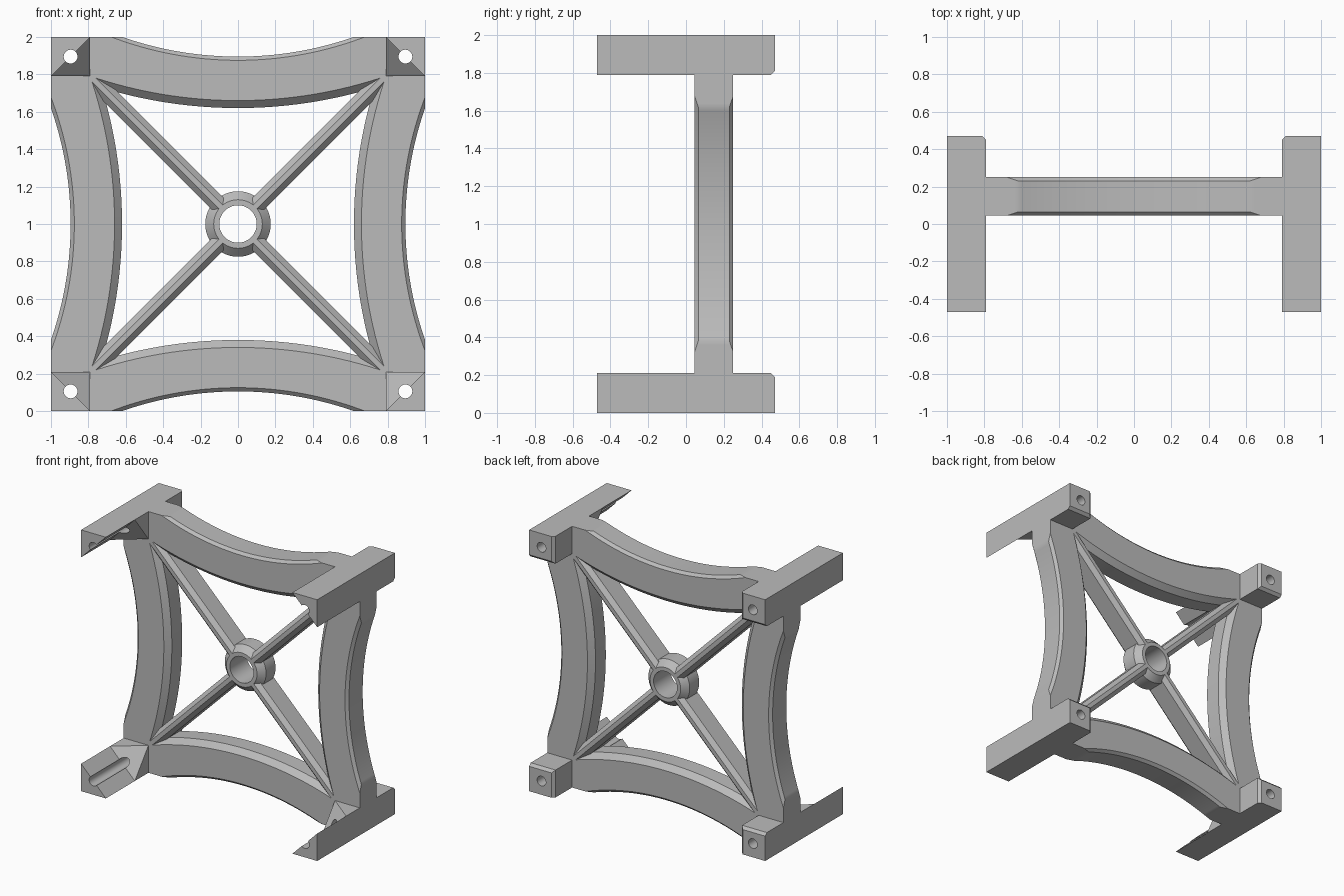
import bpy, bmesh, math
from mathutils import Matrix, Vector

old = bpy.data.objects.get("Cube")
if old:
    bpy.data.objects.remove(old, do_unlink=True)

grey = bpy.data.materials.new("plain_grey")
grey.use_nodes = True
colour = (0.5, 0.5, 0.5, 1)
grey.diffuse_color = colour
grey.node_tree.nodes["Principled BSDF"].inputs["Base Color"].default_value = colour

FRONT, BACK = 0.045, 0.25      # depth range of the frame
SIZE = 0.21                    # corner post width


def finish(bm, name):
    bmesh.ops.recalc_face_normals(bm, faces=bm.faces)
    mesh = bpy.data.meshes.new(name)
    bm.to_mesh(mesh)
    bm.free()
    mesh.materials.append(grey)
    obj = bpy.data.objects.new(name, mesh)
    bpy.context.collection.objects.link(obj)
    return obj


def activate(obj):
    bpy.ops.object.select_all(action='DESELECT')
    obj.select_set(True)
    bpy.context.view_layer.objects.active = obj


def smooth(obj):
    activate(obj)
    bpy.ops.object.shade_smooth_by_angle(angle=math.radians(20))


def loft(rings, closed=False):
    """Skin a row of equal rings; cap the ends unless closed."""
    bm = bmesh.new()
    loops = [[bm.verts.new(p) for p in ring] for ring in rings]
    n = len(loops[0])
    pairs = list(zip(loops, loops[1:]))
    if closed:
        pairs.append((loops[-1], loops[0]))
    else:
        bm.faces.new(loops[0])
        bm.faces.new(loops[-1])
    for a, b in pairs:
        for i in range(n):
            j = (i + 1) % n
            bm.faces.new((a[i], a[j], b[j], b[i]))
    return bm


def turn(bm, degrees):
    """Rotate about the hub axis."""
    bmesh.ops.rotate(bm, verts=bm.verts, cent=(0, 0, 1),
                     matrix=Matrix.Rotation(math.radians(degrees), 3, 'Y'))


def arc(x, middle, radius):
    return middle + radius - math.sqrt(radius ** 2 - x ** 2)


# Curved beams: chamfered section, outer arc clipped flat at the edge
def beam(name, degrees):
    rings = []
    for k in range(41):
        x = -0.8 + 0.04 * k
        outer, outer_face = arc(x, 1.895, 1.88), arc(x, 1.875, 1.9)
        inner, inner_face = arc(x, 1.62, 2.5), arc(x, 1.66, 2.46)
        rings.append([(x, FRONT, inner_face), (x, FRONT, outer_face),
                      (x, FRONT + 0.02, outer), (x, BACK - 0.02, outer),
                      (x, BACK, outer_face), (x, BACK, inner_face),
                      (x, BACK - 0.04, inner), (x, FRONT + 0.04, inner)])
    bm = loft(rings)
    cut = bmesh.ops.bisect_plane(bm, geom=bm.verts[:] + bm.edges[:] + bm.faces[:],
                                 plane_co=(0, 0, 2), plane_no=(0, 0, 1),
                                 clear_outer=True)
    edges = [e for e in cut["geom_cut"] if isinstance(e, bmesh.types.BMEdge)]
    bmesh.ops.edgeloop_fill(bm, edges=edges)
    turn(bm, degrees)
    smooth(finish(bm, name))


for name, degrees in (("top_beam", 0), ("left_beam", 90),
                      ("bottom_beam", 180), ("right_beam", 270)):
    beam(name, degrees)


# Spokes: chamfered bars from hub to corners
def spoke(name, degrees):
    w, c = 0.045, 0.03
    section = [(-w + c, FRONT), (w - c, FRONT), (w, FRONT + c), (w, BACK - c),
               (w - c, BACK), (-w + c, BACK), (-w, BACK - c), (-w, FRONT + c)]
    bm = loft([[(x, y, 1 + r) for x, y in section] for r in (0.12, 1.16)])
    turn(bm, degrees)
    finish(bm, name)


for k, name in enumerate(("upper_left", "lower_left", "lower_right", "upper_right")):
    spoke(name + "_spoke", 45 + 90 * k)

# Hub: chamfered ring
profile = [(0.1, FRONT), (0.13, FRONT), (0.175, FRONT + 0.045),
           (0.175, BACK - 0.045), (0.13, BACK), (0.1, BACK)]
rings = []
for k in range(48):
    a = math.tau * k / 48
    rings.append([(r * math.cos(a), y, 1 + r * math.sin(a)) for r, y in profile])
smooth(finish(loft(rings, closed=True), "hub"))


# Corner posts: square at the back, ramped down to a triangular arm at the front
def post(name, sx, sz):
    s, e, ramp, end = SIZE, SIZE - 0.02, -0.12, 0.47
    points = dict(
        A=(0, 0, -end), B=(s, 0, -end), C=(0, s, -end),
        b=(s, 0, ramp), c=(0, s, ramp), D=(s, s, FRONT),
        K=(s, 0, end - 0.02), M=(s, s, end - 0.02), N=(0, s, end - 0.02),
        O=(0, 0, end), P=(e, 0, end), Q=(e, e, end), R=(0, e, end))
    bm = bmesh.new()
    v = {key: bm.verts.new((sx * (1 - p), y, 1 + sz * (1 - q)))
         for key, (p, q, y) in points.items()}
    for face in ("ABC", "BCcb", "bcD", "bDMK", "cDMN", "ABbKPO",
                 "ACcNRO", "KMQP", "MNRQ", "OPQR"):
        bm.faces.new([v[key] for key in face])
    obj = finish(bm, name)
    # bolt hole along the post
    hole = bmesh.new()
    place = (Matrix.Translation(Vector((sx * 0.895, 0, 1 + sz * 0.895)))
             @ Matrix.Rotation(math.pi / 2, 4, 'X'))
    bmesh.ops.create_cone(hole, cap_ends=True, segments=32, radius1=0.037,
                          radius2=0.037, depth=1.2, matrix=place)
    cutter = finish(hole, "hole_cutter")
    cutter.hide_render = True
    mod = obj.modifiers.new("bolt_hole", 'BOOLEAN')
    mod.operation, mod.solver, mod.object = 'DIFFERENCE', 'EXACT', cutter
    activate(obj)
    bpy.ops.object.modifier_apply(modifier=mod.name)
    bpy.data.objects.remove(cutter, do_unlink=True)
    smooth(obj)


for sx, side in ((1, "left"), (-1, "right")):
    for sz, level in ((1, "upper"), (-1, "lower")):
        post(f"{level}_{side}_post", sx, sz)
